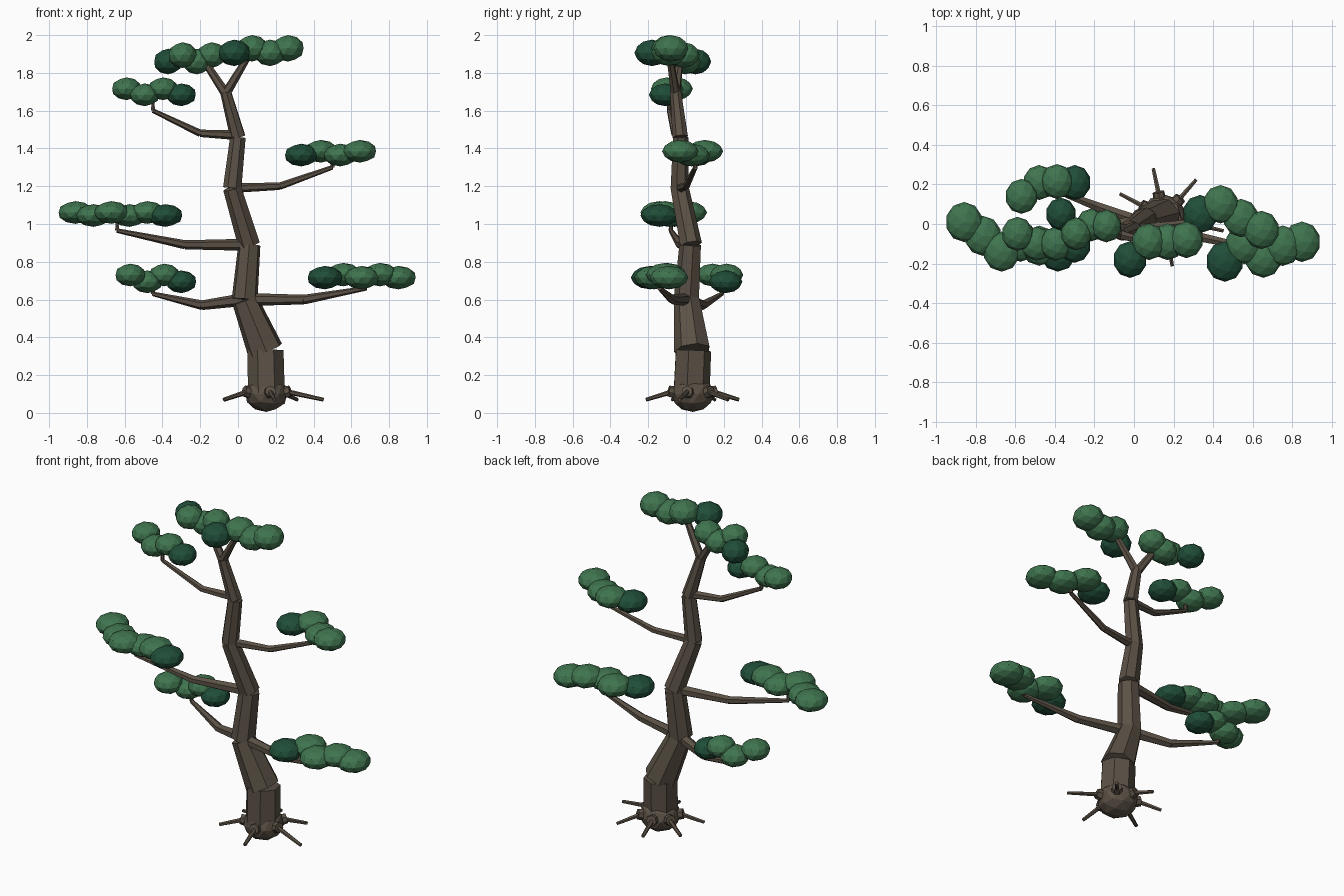
import bpy, bmesh
from math import cos, sin, radians
from mathutils import Vector, Matrix

cube = bpy.data.objects.get("Cube")
if cube:
    bpy.data.objects.remove(cube, do_unlink=True)


def material(name, rgb):
    m = bpy.data.materials.new(name)
    m.use_nodes = True
    color = (*rgb, 1)
    m.diffuse_color = color
    m.node_tree.nodes["Principled BSDF"].inputs["Base Color"].default_value = color
    return m


BARK = material("bark brown", (0.105, 0.082, 0.06))
LEAF = material("leaf green", (0.05, 0.175, 0.078))
SHADE = material("dark leaf green", (0.014, 0.075, 0.04))


def finish(bm, name, mats):
    mesh = bpy.data.meshes.new(name)
    bm.to_mesh(mesh)
    bm.free()
    for m in mats:
        mesh.materials.append(m)
    obj = bpy.data.objects.new(name, mesh)
    bpy.context.collection.objects.link(obj)


def limb(bm, a, b, r1, r2, sides):
    # Tapered straight piece from a to b
    a, b = Vector(a), Vector(b)
    d = b - a
    rot = d.to_track_quat("Z", "Y").to_matrix().to_4x4()
    bmesh.ops.create_cone(bm, cap_ends=True, segments=sides, radius1=r1, radius2=r2,
                          depth=d.length, matrix=Matrix.Translation((a + b) / 2) @ rot)


def chain(name, points, radii, sides):
    # Row of separate tapered pieces through the points
    bm = bmesh.new()
    for i in range(len(points) - 1):
        limb(bm, points[i], points[i + 1], radii[i], radii[i + 1], sides)
    finish(bm, name, [BARK])


def blob(bm, center, size, index=0):
    mat = Matrix.Translation(center) @ Matrix.Diagonal((*size, 1))
    made = bmesh.ops.create_icosphere(bm, subdivisions=2, radius=1, matrix=mat)
    for f in {f for v in made["verts"] for f in v.link_faces}:
        f.material_index = index


def branch(name, start, elbow, end, thick):
    # Bent branch finished with a short twig up into the leaves
    twig = Vector(end) + Vector((0, 0, .08))
    chain(name + "_branch", [start, elbow, end, twig],
          [thick, thick * .75, .012, .007], 6)


def pad(name, x_dark, x_tip, ys, z, zigzag, width, height):
    # Row of leaf clumps bobbing up and down, starting with a dark one
    bm = bmesh.new()
    for i, y in enumerate(ys):
        x = x_dark + (x_tip - x_dark) * i / (len(ys) - 1)
        lift = zigzag if i % 2 else -zigzag
        blob(bm, (x, y, z + lift), (width, width * 1.08, height), 0 if i else 1)
    finish(bm, name + "_foliage", [LEAF, SHADE])


# Trunk and its fork
chain("trunk", [(.15, .025, .1), (.145, .035, .33), (.035, .005, .6), (.06, .025, .89),
                (-.03, -.035, 1.19), (0, -.03, 1.46), (-.065, -.055, 1.7)],
      [.1, .098, .07, .06, .05, .042, .03], 7)
crotch = (-.065, -.055, 1.69)
chain("left_fork", [crotch, (.05, -.085, 1.88)], [.026, .018], 6)
chain("right_fork", [crotch, (-.19, -.03, 1.88)], [.026, .018], 6)

# Root ball and roots
base = Vector((.15, .035, .1))
bm = bmesh.new()
blob(bm, base, (.115, .115, .095))
finish(bm, "root_ball", [BARK])
rise = Vector((0, 0, .015))
for i, angle in enumerate((49, 102, 152, 205, 280, 347)):
    out = Vector((cos(radians(angle)), sin(radians(angle)), 0))
    reach = .31 if angle > 300 else .25
    bm = bmesh.new()
    limb(bm, base + out * .06, base + out * .13 + rise, .036, .03, 7)
    limb(bm, base + out * .1 + rise, base + out * reach - rise * 2, .014, .01, 6)
    finish(bm, f"root_{i + 1}", [BARK])

# Branches
branch("lower_left", (.06, 0, .6), (.35, -.07, .6), (.68, -.14, .66), .034)
branch("lower_right", (.03, .01, .6), (-.19, .09, .57), (-.45, .19, .63), .034)
branch("middle_right", (.05, .02, .89), (-.28, -.03, .89), (-.64, -.08, .965), .032)
branch("upper_left", (-.03, -.03, 1.19), (.22, 0, 1.2), (.5, .05, 1.3), .026)
branch("upper_right", (0, -.03, 1.47), (-.2, -.06, 1.48), (-.45, -.09, 1.6), .026)

# Foliage pads
pad("lower_left", .46, .85, (-.19, -.1, -.17, -.11, -.09), .724, .008, .095, .062)
pad("lower_right", -.3, -.57, (.21, .215, .21, .14), .712, .018, .082, .06)
pad("middle_right", -.385, -.86, (-.14, -.11, -.09, -.14, -.06, .01), 1.053, .008, .094, .06)
pad("upper_left", .335, .645, (.05, .1, .03, -.03), 1.375, .01, .09, .06)
pad("upper_right", -.3, -.59, (-.11, -.1, -.1, -.05), 1.7, .016, .08, .06)
pad("top_left", -.02, .265, (-.18, -.09, -.09, -.08), 1.918, .012, .086, .07)
pad("top_right", -.37, -.14, (.05, -.05, -.005, -.01), 1.877, .017, .077, .068)
